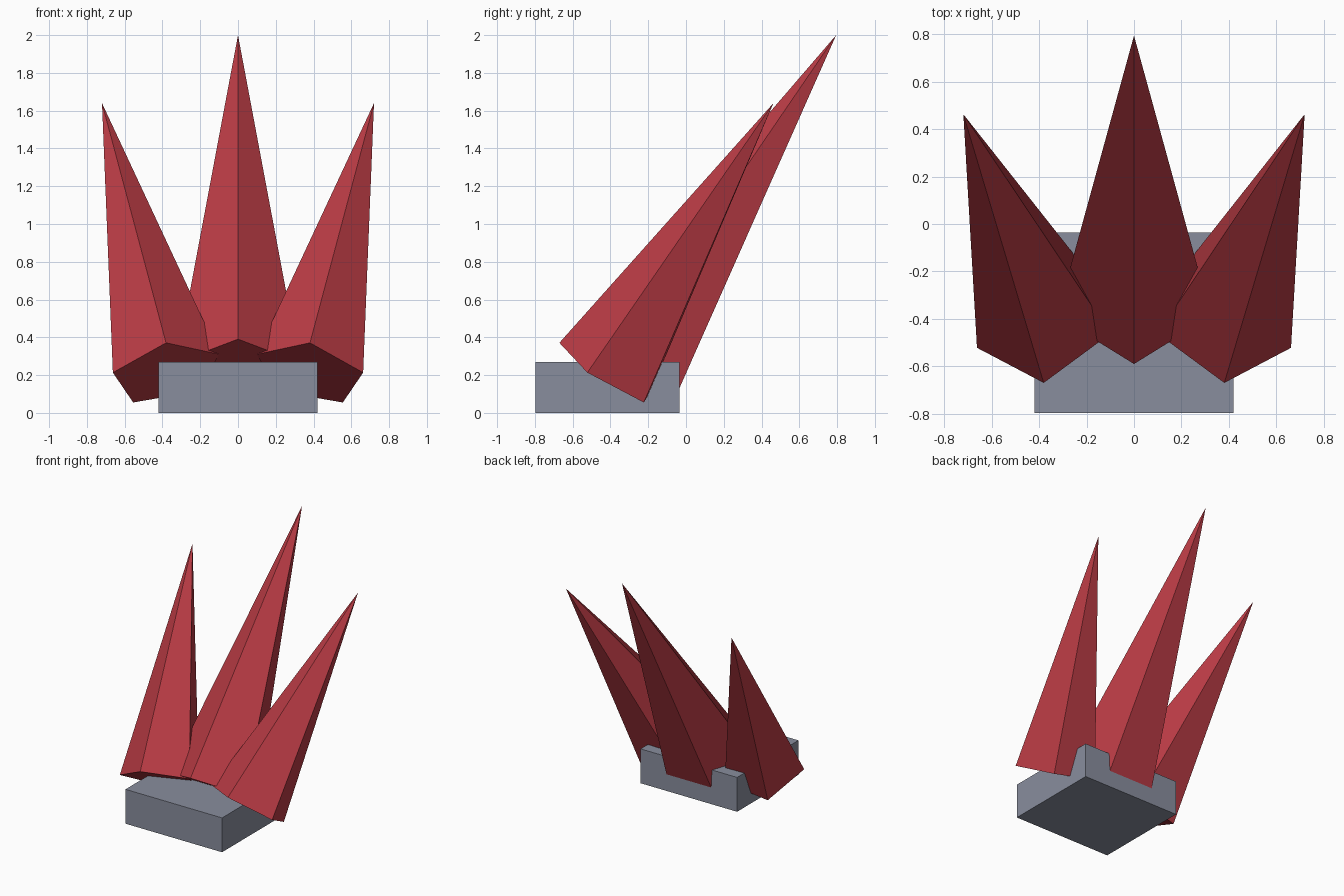
import bpy
import bmesh
from mathutils import Vector, Matrix

if "Cube" in bpy.data.objects:
    bpy.data.objects.remove(bpy.data.objects["Cube"])


def material(name, rgb):
    m = bpy.data.materials.new(name)
    m.diffuse_color = (*rgb, 1)
    m.use_nodes = True
    m.node_tree.nodes["Principled BSDF"].inputs["Base Color"].default_value = m.diffuse_color
    return m


RED = material("crimson", (0.50, 0.045, 0.06))
GREY = material("slate grey", (0.25, 0.27, 0.34))


def finish(name, bm, mat):
    bmesh.ops.recalc_face_normals(bm, faces=bm.faces)
    me = bpy.data.meshes.new(name)
    bm.to_mesh(me)
    bm.free()
    me.materials.append(mat)
    ob = bpy.data.objects.new(name, me)
    bpy.context.collection.objects.link(ob)
    return ob


def spike(name, base, tip, radius):
    """Five-sided spike with one ridge towards the front."""
    base, tip = Vector(base), Vector(tip)
    axis = (tip - base).normalized()
    ridge = Vector((0, -axis.z, axis.y)).normalized()
    frame = Matrix((ridge, axis.cross(ridge), axis)).transposed().to_4x4()
    length = (tip - base).length
    bm = bmesh.new()
    bmesh.ops.create_cone(bm, cap_ends=True, segments=5, radius1=radius,
                          radius2=0, depth=length)
    bmesh.ops.remove_doubles(bm, verts=bm.verts, dist=1e-4)
    # turn one base corner onto the local x axis, then stand on the base point
    bm.verts.ensure_lookup_table()
    corner = next(v.co for v in bm.verts if v.co.xy.length > radius / 2)
    turn = Matrix.Rotation(-Vector((1, 0)).angle_signed(corner.xy) * -1, 4, 'Z')
    lift = Matrix.Translation((0, 0, length / 2))
    bmesh.ops.transform(bm, verts=bm.verts,
                        matrix=Matrix.Translation(base) @ frame @ lift @ turn)
    return finish(name, bm, RED)


# base block
bm = bmesh.new()
bmesh.ops.create_cube(bm, size=1, matrix=Matrix.Translation((0, -0.4165, 0.135))
                      @ Matrix.Diagonal((0.84, 0.763, 0.27, 1)))
finish("base_block", bm, GREY)

# tall middle spike and the two splayed side spikes
spike("middle_spike", (0, -0.299, 0.212), (0, 0.795, 2.0), 0.342)
for side, label in ((-1, "left"), (1, "right")):
    spike(label + "_spike", (side * 0.381, -0.413, 0.213),
          (side * 0.72, 0.463, 1.64), 0.302)
